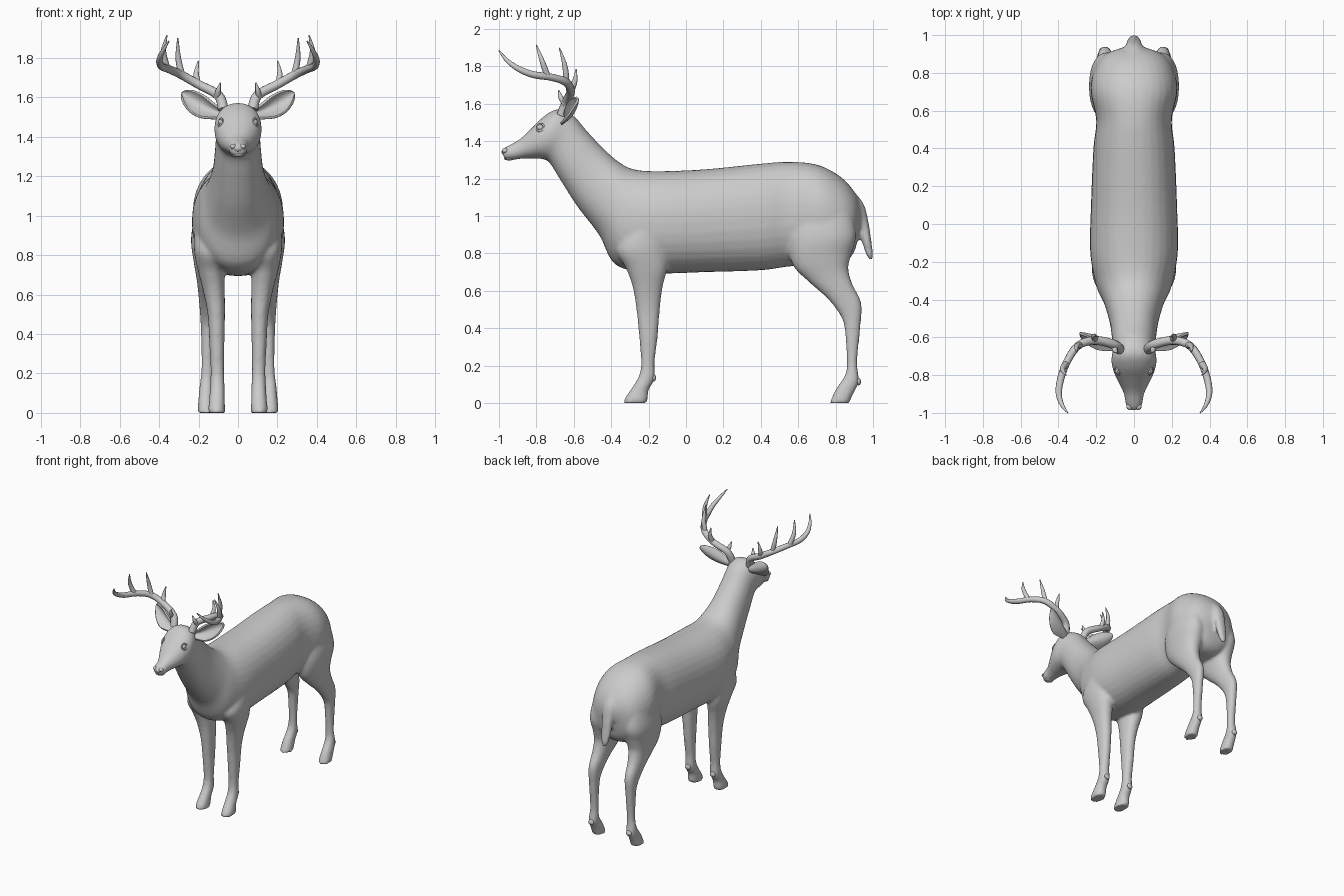
import bpy, bmesh, math
from mathutils import Vector


def catmull(rows, steps):
    """Smoothly interpolate a list of equal-length tuples."""
    pts = [rows[0]] + list(rows) + [rows[-1]]
    out = []
    for i in range(1, len(pts) - 2):
        for s in range(steps):
            t = s / steps
            out.append([0.5 * (2 * b + (c - a) * t + (2 * a - 5 * b + 4 * c - d) * t * t
                               + (3 * b - a - 3 * c + d) * t ** 3)
                        for a, b, c, d in zip(*pts[i - 1:i + 3])])
    out.append(list(rows[-1]))
    return out


def loft(bm, rows, side=1, steps=5, n=32, power=2.2):
    """Rings given as (y1, z1, y2, z2, x centre, half width), outline read from the side."""
    rings = []
    for y1, z1, y2, z2, xc, hw in catmull(rows, steps):
        mid = Vector((xc * side, (y1 + y2) / 2, (z1 + z2) / 2))
        up = Vector((0, (y1 - y2) / 2, (z1 - z2) / 2))
        ring = []
        for k in range(n):
            a = 2 * math.pi * k / n
            c, s = (math.copysign(abs(v) ** (2 / power), v) for v in (math.cos(a), math.sin(a)))
            ring.append(bm.verts.new(mid + up * c + Vector((hw * s, 0, 0))))
        rings.append(ring)
    faces = [bm.faces.new((p[k], p[(k + 1) % n], q[(k + 1) % n], q[k]))
             for p, q in zip(rings, rings[1:]) for k in range(n)]
    faces += [bm.faces.new(rings[0]), bm.faces.new(rings[-1])]
    bmesh.ops.recalc_face_normals(bm, faces=faces)


def make_object(name, bm):
    me = bpy.data.meshes.new(name)
    for f in bm.faces:
        f.smooth = True
    bm.to_mesh(me)
    bm.free()
    ob = bpy.data.objects.new(name, me)
    bpy.context.collection.objects.link(ob)
    return ob


def ball(name, loc, scale):
    bpy.ops.mesh.primitive_uv_sphere_add(segments=24, ring_count=14, radius=1, location=loc)
    ob = bpy.context.object
    ob.name, ob.scale = name, scale
    bpy.ops.object.shade_smooth()
    return ob


# Trunk, neck and head: top point, bottom point, half width from rump to nose
trunk = [
    (.945, 1.03, .925, .92, .05), (.90, 1.13, .90, .81, .15), (.82, 1.215, .84, .75, .205),
    (.70, 1.275, .72, .74, .23), (.55, 1.29, .55, .73, .20), (.40, 1.28, .40, .71, .215),
    (.10, 1.25, .10, .70, .228), (-.15, 1.24, -.15, .695, .232), (-.28, 1.25, -.37, .735, .20),
    (-.36, 1.29, -.465, .90, .16), (-.44, 1.36, -.58, 1.05, .13), (-.53, 1.455, -.67, 1.19, .117),
    (-.60, 1.535, -.73, 1.285, .112), (-.68, 1.572, -.77, 1.305, .12),
    (-.755, 1.537, -.82, 1.308, .105), (-.83, 1.465, -.87, 1.308, .075),
    (-.89, 1.41, -.91, 1.302, .053), (-.95, 1.377, -.95, 1.298, .045),
    (-.982, 1.36, -.975, 1.308, .03)]
# Legs: front point, back point, x centre, half width from shoulder or hip to hoof
front_leg = [
    (-.28, .98, -.06, .98, .135, .085), (-.37, .83, -.09, .83, .135, .088),
    (-.32, .72, -.10, .72, .135, .068), (-.285, .62, -.125, .62, .122, .055),
    (-.265, .50, -.14, .50, .11, .044), (-.25, .35, -.152, .35, .107, .038),
    (-.24, .22, -.168, .22, .105, .034), (-.25, .15, -.168, .13, .105, .037),
    (-.29, .08, -.20, .07, .106, .039), (-.325, .03, -.203, .03, .108, .042),
    (-.335, 0, -.21, 0, .108, .044)]
hind_leg = [
    (.60, 1.05, .88, 1.05, .13, .08), (.55, .88, .91, .90, .14, .098),
    (.57, .74, .885, .80, .14, .085), (.66, .645, .868, .72, .145, .065),
    (.76, .555, .89, .635, .15, .05), (.83, .46, .937, .535, .153, .039),
    (.85, .38, .932, .40, .155, .032), (.86, .22, .915, .22, .156, .03),
    (.85, .15, .925, .12, .16, .035), (.805, .08, .905, .07, .163, .037),
    (.78, .03, .885, .03, .163, .041), (.768, 0, .875, 0, .163, .043)]
tail = [
    (.90, 1.13, .85, 1.06, 0, .05), (.952, 1.06, .89, .99, 0, .05),
    (.977, .96, .925, .93, 0, .042), (.992, .86, .945, .85, 0, .036),
    (1.0, .80, .965, .79, 0, .026), (1.0, .762, .985, .762, 0, .012)]

# Body: parts fused and blended into one smooth skin
bm = bmesh.new()
loft(bm, [r[:4] + (0, r[4]) for r in trunk])
loft(bm, tail)
for side in (1, -1):
    loft(bm, front_leg, side)
    loft(bm, hind_leg, side)
body = make_object("body", bm)
remesh = body.modifiers.new("fuse", 'REMESH')
remesh.mode, remesh.voxel_size, remesh.use_smooth_shade = 'VOXEL', .011, True
blend = body.modifiers.new("blend", 'SMOOTH')
blend.factor, blend.iterations = .5, 6

# Ears: cupped leaves, (x, mid z, half height, y, cup depth)
ear_rows = [(.085, 1.515, .022, -.645, .015), (.13, 1.53, .036, -.625, .035),
            (.18, 1.552, .052, -.605, .045), (.23, 1.578, .051, -.59, .035),
            (.268, 1.603, .032, -.582, .018), (.287, 1.62, .006, -.58, 0)]
bm = bmesh.new()
grid = []
for x, z, h, y, d in catmull(ear_rows, 4):
    grid.append([bm.verts.new((x - .25 * h * s, y - d * s * s + .3 * h * s, z + h * s))
                 for s in [math.sin(math.pi * (k / 12 - .5)) for k in range(13)]])
for p, q in zip(grid, grid[1:]):
    for k in range(12):
        bm.faces.new((p[k], p[k + 1], q[k + 1], q[k]))
ears = make_object("ears", bm)
thick = ears.modifiers.new("thickness", 'SOLIDIFY')
thick.thickness, thick.offset = .014, 0
ears.modifiers.new("mirror", 'MIRROR')
ears.modifiers.new("round", 'SUBSURF').levels = 1

# Antlers: a main beam and four tines per side, (x, y, z, radius)
beam = [(.075, -.665, 1.54, .027), (.10, -.64, 1.61, .025), (.20, -.617, 1.665, .023),
        (.29, -.64, 1.715, .022), (.35, -.72, 1.742, .02), (.388, -.82, 1.757, .019),
        (.398, -.90, 1.79, .016), (.38, -.96, 1.835, .011), (.35, -1.0, 1.885, .003)]
tines = [
    [(.105, -.645, 1.60, .017), (.10, -.67, 1.635, .013), (.09, -.68, 1.673, .003)],
    [(.205, -.617, 1.665, .018), (.212, -.595, 1.72, .014), (.20, -.587, 1.785, .003)],
    [(.285, -.64, 1.71, .018), (.303, -.647, 1.80, .014), (.305, -.677, 1.90, .003)],
    [(.36, -.74, 1.745, .018), (.378, -.77, 1.83, .014), (.36, -.80, 1.915, .003)]]
for side, label in ((1, "left"), (-1, "right")):
    cu = bpy.data.curves.new(label + "_antler", 'CURVE')
    cu.dimensions, cu.bevel_depth, cu.bevel_resolution = '3D', 1, 3
    cu.use_fill_caps = True
    for path in [beam] + tines:
        rows = catmull(path, 5)
        sp = cu.splines.new('POLY')
        sp.points.add(len(rows) - 1)
        sp.use_smooth = True
        for pt, (x, y, z, r) in zip(sp.points, rows):
            pt.co, pt.radius = (x * side, y, z, 1), r
    ob = bpy.data.objects.new(label + "_antler", cu)
    bpy.context.collection.objects.link(ob)
    bpy.ops.object.select_all(action='DESELECT')
    ob.select_set(True)
    bpy.context.view_layer.objects.active = ob
    bpy.ops.object.convert(target='MESH')

    # Eye with lids, nostril wing and dewclaws
    ball(label + "_eye", (.083 * side, -.778, 1.473), (.017, .02, .016))
    bpy.ops.mesh.primitive_torus_add(location=(.091 * side, -.779, 1.473),
                                     rotation=(0, math.radians(72) * side, math.radians(-22) * side),
                                     major_radius=.021, minor_radius=.005,
                                     major_segments=24, minor_segments=8)
    bpy.context.object.name = label + "_eyelids"
    bpy.ops.object.shade_smooth()
    ball(label + "_nostril", (.024 * side, -.966, 1.35), (.016, .018, .014))
    ball(label + "_front_dewclaw", (.105 * side, -.172, .135), (.022, .012, .02))
    ball(label + "_hind_dewclaw", (.16 * side, .922, .115), (.022, .014, .02))

# Nose pad and lower lip
ball("nose", (0, -.97, 1.342), (.026, .016, .018))
ball("lower_lip", (0, -.945, 1.308), (.034, .028, .011))
